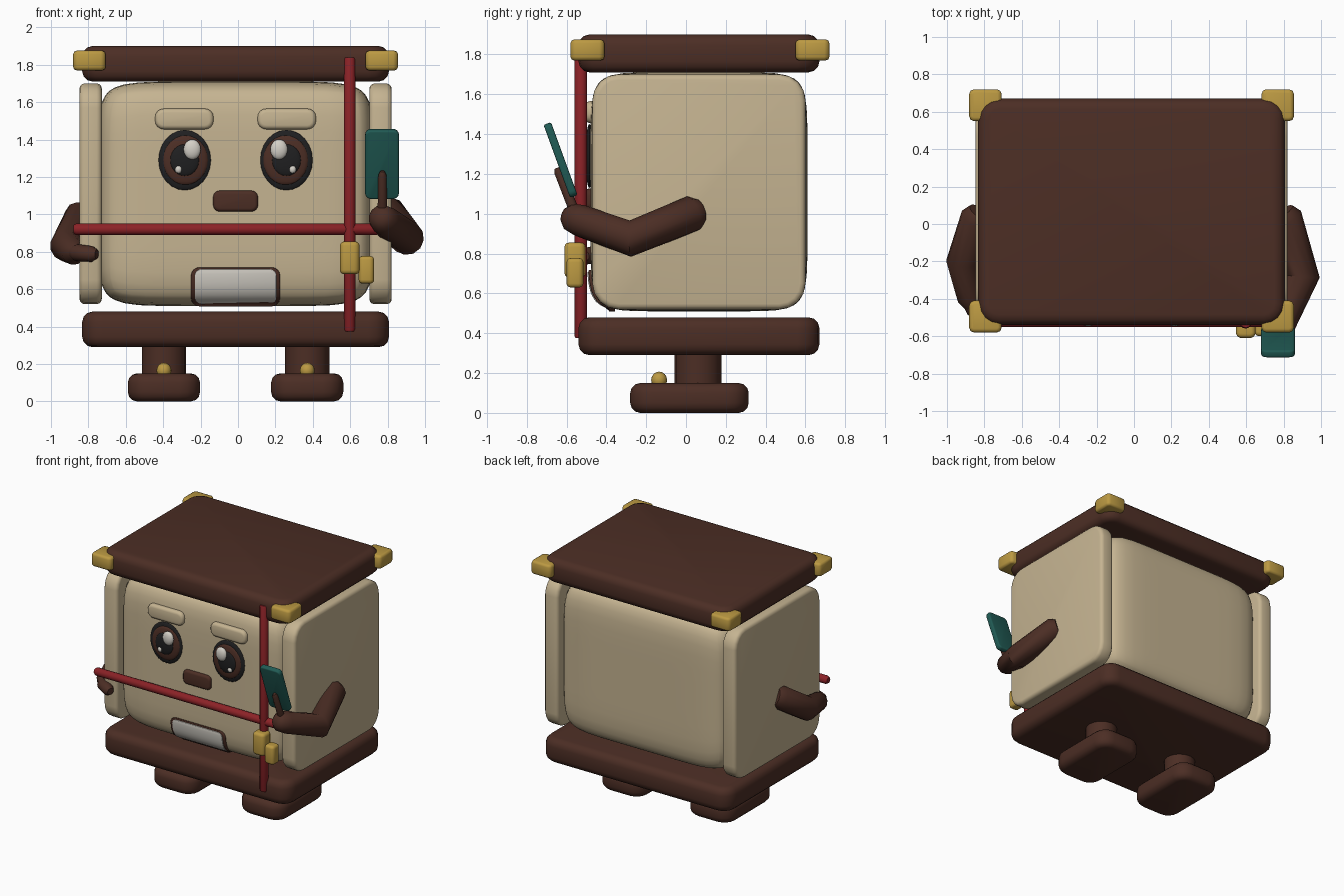
import bpy, bmesh, math
from mathutils import Vector, Matrix

if "Cube" in bpy.data.objects:
    bpy.data.objects.remove(bpy.data.objects["Cube"])

C = -0.013  # x of the mirror plane


def mat(name, r, g, b):
    m = bpy.data.materials.new(name)
    m.diffuse_color = (r, g, b, 1)
    m.use_nodes = True
    m.node_tree.nodes["Principled BSDF"].inputs["Base Color"].default_value = m.diffuse_color
    return m


BROWN = mat("dark brown", 0.072, 0.027, 0.018)
CREAM = mat("cream", 0.56, 0.455, 0.285)
GOLD = mat("gold", 0.50, 0.32, 0.055)
RED = mat("red", 0.26, 0.016, 0.02)
TEAL = mat("teal", 0.015, 0.105, 0.09)
BLACK = mat("black", 0.014, 0.014, 0.015)
WHITE = mat("off white", 0.66, 0.63, 0.57)


def finish(name, bm, material):
    bmesh.ops.recalc_face_normals(bm, faces=bm.faces)
    me = bpy.data.meshes.new(name)
    bm.to_mesh(me)
    bm.free()
    me.materials.append(material)
    ob = bpy.data.objects.new(name, me)
    bpy.context.collection.objects.link(ob)
    return ob


def rbox(name, material, lo, hi, axis, r, e, segs=4, eseg=3):
    """Box with corners rounded by r around an axis and rims rounded by e."""
    bm = bmesh.new()
    bmesh.ops.create_cube(bm, size=1)
    lo, hi = Vector(lo), Vector(hi)
    for v in bm.verts:
        v.co = Vector([(lo[i] + hi[i]) / 2 + v.co[i] * (hi[i] - lo[i]) for i in range(3)])
    side = [ed for ed in bm.edges
            if abs((ed.verts[0].co - ed.verts[1].co).normalized()[axis]) > 0.9]
    bmesh.ops.bevel(bm, geom=side, offset=r, segments=segs, profile=0.5, affect='EDGES')
    bm.normal_update()
    caps = [f for f in bm.faces if abs(f.normal[axis]) > 0.9]
    rim = list({ed for f in caps for ed in f.edges})
    bmesh.ops.bevel(bm, geom=rim, offset=e, segments=eseg, profile=0.5, affect='EDGES')
    return finish(name, bm, material)


def ball(name, material, c, s, seg=24):
    bm = bmesh.new()
    bmesh.ops.create_uvsphere(bm, u_segments=seg, v_segments=seg // 2, radius=1)
    bmesh.ops.transform(bm, verts=bm.verts,
                        matrix=Matrix.Translation(c) @ Matrix.Diagonal((*s, 1)))
    return finish(name, bm, material)


def tube(name, material, pts, res=4):
    """Tube through points given as x, y, z, radius."""
    cu = bpy.data.curves.new(name, 'CURVE')
    cu.dimensions = '3D'
    cu.bevel_depth = 1
    cu.bevel_resolution = res
    cu.use_fill_caps = True
    sp = cu.splines.new('POLY')
    sp.points.add(len(pts) - 1)
    for p, (x, y, z, r) in zip(sp.points, pts):
        p.co = (x, y, z, 1)
        p.radius = r
    tmp = bpy.data.objects.new(name + "_path", cu)
    bpy.context.collection.objects.link(tmp)
    me = bpy.data.meshes.new_from_object(tmp.evaluated_get(bpy.context.evaluated_depsgraph_get()))
    bpy.data.objects.remove(tmp)
    bm = bmesh.new()
    bm.from_mesh(me)
    bmesh.ops.remove_doubles(bm, verts=bm.verts, dist=1e-5)
    return finish(name, bm, material)


# body: soft block, bulging slightly to all sides
BC, BH, P = Vector((C, 0.065, 1.11)), Vector((0.735, 0.545, 0.6)), 8
bm = bmesh.new()
bmesh.ops.create_cube(bm, size=2)
bmesh.ops.subdivide_edges(bm, edges=bm.edges, cuts=15, use_grid_fill=True)
for v in bm.verts:
    p = Vector([math.sin(t * math.pi / 2) if abs(t) < 1 else t for t in v.co])
    p /= sum(abs(t) ** P for t in p) ** (1 / P)
    v.co = Vector([BC[i] + BH[i] * p[i] for i in range(3)])
finish("body", bm, CREAM)


def wrap(ob):
    """Slice a plate and lay it on the curved front of the body."""
    bm = bmesh.new()
    bm.from_mesh(ob.data)
    zs = [v.co.z for v in bm.verts]
    for i in range(1, 8):
        z = min(zs) + (max(zs) - min(zs)) * i / 8
        bmesh.ops.bisect_plane(bm, geom=bm.verts[:] + bm.edges[:] + bm.faces[:],
                               plane_co=(0, 0, z), plane_no=(0, 0, 1))
    for v in bm.verts:
        t = min(abs(v.co.z - BC.z) / BH.z, 0.975)
        v.co.y += BC.y - BH.y * (1 - t ** P) ** (1 / P)
    bm.to_mesh(ob.data)
    bm.free()


# roof and base slabs
for name, z in (("base_slab", 0.29), ("roof_slab", 1.71)):
    rbox(name, BROWN, (C - 0.82, -0.54, z), (C + 0.82, 0.67, z + 0.19), 2, 0.11, 0.055)

for s, side in ((-1, "left"), (1, "right")):
    def span(a, b):
        return sorted((C + s * a, C + s * b))

    # side panels
    x0, x1 = span(0.715, 0.835)
    rbox(side + "_side_panel", CREAM, (x0, -0.47, 0.52), (x1, 0.6, 1.70), 0, 0.13, 0.028)
    # roof corner caps
    x0, x1 = span(0.695, 0.868)
    for y, end in ((-0.58, "front"), (0.55, "back")):
        rbox(f"{end}_{side}_corner_cap", GOLD, (x0, y, 1.77), (x1, y + 0.17, 1.875),
             2, 0.025, 0.018, 2, 2)
    # leg, foot and toe stud
    x = C + s * 0.383
    tube(side + "_leg", BROWN, [(x, 0.06, 0.1, 0.118), (x, 0.06, 0.32, 0.118)], 6)
    rbox(side + "_foot", BROWN, (x - 0.193, -0.28, 0), (x + 0.193, 0.315, 0.15), 2, 0.11, 0.05)
    ball(side + "_toe_stud", GOLD, (x, -0.135, 0.165), (0.04, 0.04, 0.042), 16)
    # eye, layered as flat domes
    x, z = C + s * 0.272, 1.29
    ball(side + "_eye", BLACK, (x, -0.485, z), (0.14, 0.02, 0.161))
    ball(side + "_iris", BROWN, (x - s * 0.004, -0.495, z), (0.12, 0.02, 0.132))
    ball(side + "_pupil", BLACK, (x, -0.508, z), (0.078, 0.017, 0.085))
    ball(side + "_eye_glint", WHITE, (x - s * 0.04, -0.52, z + 0.057), (0.046, 0.025, 0.054))
    ball(side + "_small_glint", WHITE, (x + s * 0.033, -0.517, z - 0.05), (0.019, 0.014, 0.021), 12)
    # eyebrow
    x0, x1 = span(0.118, 0.43)
    rbox(side + "_eyebrow", CREAM, (x0, -0.505, 1.455), (x1, -0.45, 1.565), 1, 0.045, 0.022)

# mouth
rbox("mouth", BROWN, (C - 0.12, -0.505, 1.015), (C + 0.12, -0.45, 1.127), 1, 0.035, 0.018)

# label plate with frame
wrap(rbox("label_frame", BROWN, (C - 0.238, -0.012, 0.508), (C + 0.238, 0.02, 0.717), 1, 0.045, 0.006))
wrap(rbox("label_plate", WHITE, (C - 0.218, -0.018, 0.522), (C + 0.218, 0.01, 0.707), 1, 0.035, 0.003))

# crossed cords
tube("vertical_cord", RED, [(0.597, -0.528, 0.375, 0.026), (0.597, -0.528, 0.385, 0.031),
                            (0.597, -0.528, 1.83, 0.031), (0.597, -0.528, 1.84, 0.026)])
tube("horizontal_cord", RED, [(-0.88, -0.52, 0.92, 0.022), (-0.865, -0.52, 0.92, 0.031),
                              (0.74, -0.52, 0.92, 0.031), (0.755, -0.52, 0.92, 0.022)])

# hanging gold charms
rbox("large_charm", GOLD, (0.545, -0.61, 0.68), (0.65, -0.505, 0.855), 2, 0.03, 0.022)
rbox("small_charm", GOLD, (0.645, -0.60, 0.63), (0.728, -0.515, 0.777), 2, 0.025, 0.02)

# arms
tube("right_arm", BROWN, [(0.79, 0.06, 1.01, 0.07), (0.81, 0.03, 1.0, 0.092),
                          (0.902, -0.28, 0.875, 0.092), (0.785, -0.53, 0.965, 0.082),
                          (0.765, -0.585, 0.985, 0.07), (0.755, -0.615, 0.995, 0.035)])
tube("left_arm", BROWN, [(-0.82, 0.06, 1.0, 0.07), (-0.84, 0.03, 0.985, 0.09),
                         (-0.915, -0.2, 0.83, 0.09), (-0.875, -0.40, 0.8, 0.07),
                         (-0.86, -0.45, 0.795, 0.04)])
tube("left_hand", BROWN, [(-0.89, -0.42, 0.80, 0.03), (-0.86, -0.45, 0.795, 0.046),
                          (-0.78, -0.50, 0.788, 0.042), (-0.755, -0.51, 0.787, 0.026)])

# tilted teal card held by a finger
card = rbox("card", TEAL, (-0.09, -0.02, -0.195), (0.09, 0.02, 0.195), 1, 0.03, 0.01)
card.matrix_world = Matrix.Translation((0.77, -0.63, 1.27)) @ Matrix.Rotation(math.radians(20), 4, 'X')
tube("finger", BROWN, [(0.772, -0.555, 1.0, 0.026), (0.772, -0.64, 1.21, 0.022),
                       (0.772, -0.648, 1.23, 0.012)])

# smooth shading with sharp edges kept
bpy.ops.object.select_all(action='SELECT')
bpy.context.view_layer.objects.active = card
bpy.ops.object.shade_smooth_by_angle(angle=math.radians(50))
